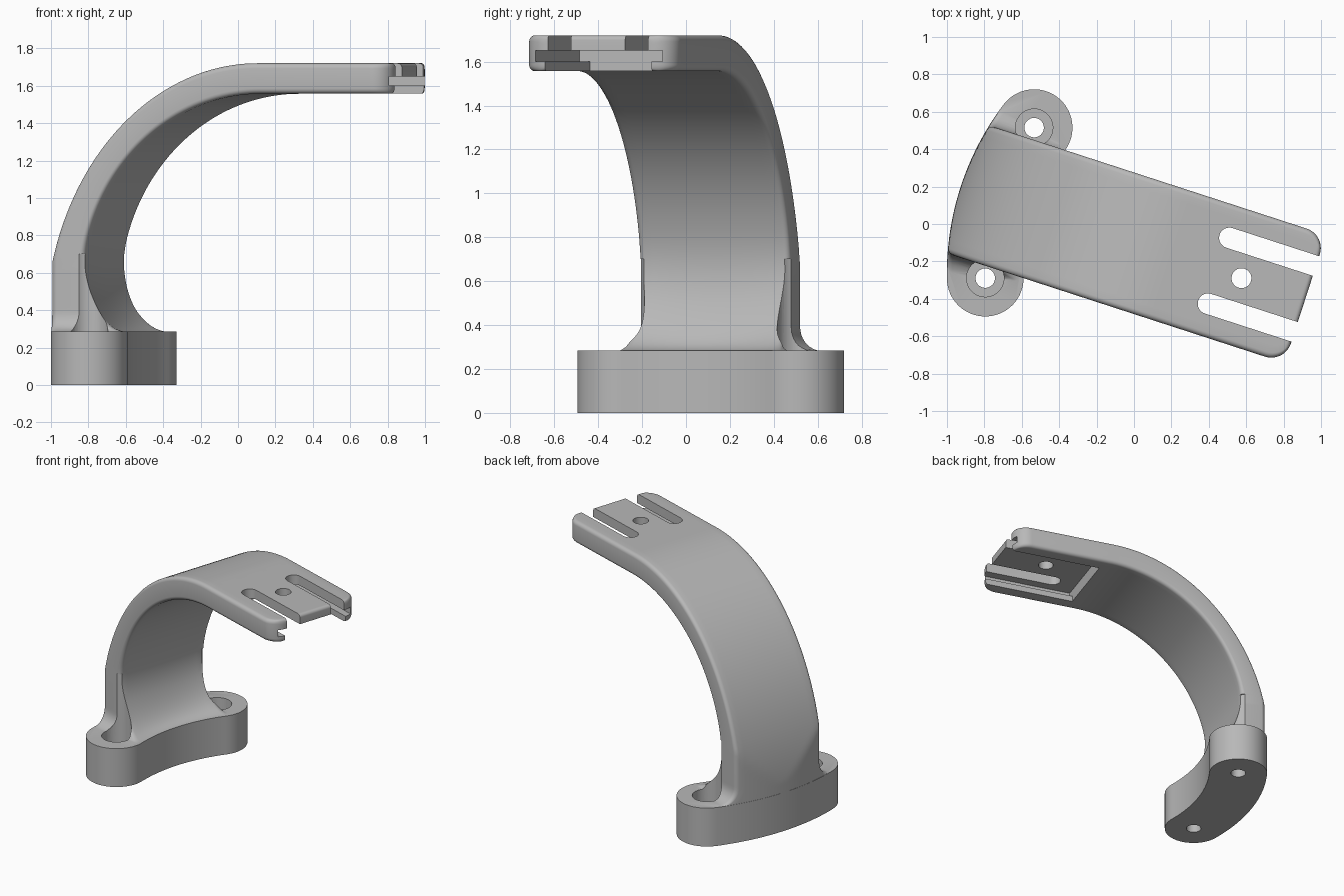
import bpy, bmesh, math
from mathutils import Matrix

if "Cube" in bpy.data.objects:
    bpy.data.objects.remove(bpy.data.objects["Cube"])

# Local frame: arm runs along +x, mirrored about y = 0; placed into the world at the end
PLACE = Matrix.Rotation(math.radians(-18), 4, 'Z') @ Matrix.Translation((0, -0.098, 0))
CX = 0.557                      # centre of the curved back wall
R_OUT, R_BASE = 1.5, 1.09
BASE_H, SPRING, TOP, THICK = 0.285, 0.72, 1.72, 0.163
HALF_W, TIP = 0.36, 0.995
BOSS_X, BOSS_Y, BOSS_R = -0.667, 0.423, 0.205
# Arch ellipses: centre x, centre z, half size x, half size z
OUTER = (0.25, 0.285, 1.193, TOP - 0.285)
INNER = (0.27, 0.50, 1.009, TOP - THICK - 0.50)

grey = bpy.data.materials.new("grey plastic")
grey.diffuse_color = (0.48, 0.48, 0.48, 1)
grey.use_nodes = True
grey.node_tree.nodes["Principled BSDF"].inputs["Base Color"].default_value = grey.diffuse_color


def make(name, bm):
    bmesh.ops.recalc_face_normals(bm, faces=bm.faces)
    me = bpy.data.meshes.new(name)
    bm.to_mesh(me)
    bm.free()
    me.materials.append(grey)
    ob = bpy.data.objects.new(name, me)
    bpy.context.collection.objects.link(ob)
    return ob


def loft(name, rings):
    bm = bmesh.new()
    vs = [[bm.verts.new(p) for p in r] for r in rings]
    n = len(vs[0])
    for a, b in zip(vs, vs[1:]):
        for i in range(n):
            j = (i + 1) % n
            bm.faces.new((a[i], a[j], b[j], b[i]))
    bm.faces.new(vs[0][::-1])
    bm.faces.new(vs[-1])
    return make(name, bm)


def prism(name, outline, z0, z1):
    return loft(name, [[(x, y, z) for x, y in outline] for z in (z0, z1)])


def arc(cx, cy, r, a0, a1, n):
    return [(cx + r * math.cos(math.radians(a0 + (a1 - a0) * i / n)),
             cy + r * math.sin(math.radians(a0 + (a1 - a0) * i / n))) for i in range(n + 1)]


def circle(cx, cy, r, n=48):
    return arc(cx, cy, r, 0, 360, n)[:-1]


def box(x0, x1, y):
    return [(x0, -y), (x1, -y), (x1, y), (x0, y)]


def boolean(ob, other, op):
    m = ob.modifiers.new(op, 'BOOLEAN')
    m.operation, m.object, m.solver = op, other, 'EXACT'
    bpy.context.view_layer.objects.active = ob
    bpy.ops.object.modifier_apply(modifier=m.name)
    bpy.data.objects.remove(other)


def fillet(s):
    s = min(max(s, 0), 1)
    return 1 - math.sqrt(1 - s * s)


def wall(r, y):
    return CX - math.sqrt(r * r - y * y)


def angle_at(e, z):
    return math.asin(min(max((z - e[1]) / e[3], 0), 1))


# Outer face: straight arch trimmed by the curved back wall
def outer_x(th, y):
    return max(OUTER[0] - OUTER[2] * math.cos(th), wall(R_OUT - 0.0015, y))


# Inner face: straight arch flaring down to the curved foot edge
def inner_x(th, z, y):
    x = INNER[0] - INNER[2] * math.cos(th)
    return x + (wall(R_BASE + 0.005, y) - x) * fillet((0.80 - z) / (0.80 - BASE_H))


# Rounded cross-section in (t across thickness, s across width)
def section(thick, half, r=0.028):
    rt, rs = r / thick, r / half
    pts = []
    for ct, cs, a0 in ((1 - rt, 1 - rs, 0), (rt, 1 - rs, 90), (rt, rs - 1, 180), (1 - rt, rs - 1, 270)):
        for t, s in arc(0, 0, 1, a0, a0 + 90, 5):
            pts.append((ct + rt * t, cs + rs * s))
        if a0 in (90, 270):     # subdivide the wide faces so they can curve
            end = 1 - rs
            sign = 1 if a0 == 90 else -1
            pts += [(pts[-1][0], sign * (end - 2 * end * i / 16)) for i in range(1, 16)]
    return pts


rings = []
# Upright leg, flaring into the foot
for i in range(25):
    z = 0.27 + (SPRING - 0.27) * (i / 24) ** 1.5
    to, ti = angle_at(OUTER, z), angle_at(INNER, z)
    side = 0.11 * fillet((0.395 - z) / 0.11)
    ring = []
    for t, s in section(inner_x(ti, z, 0.2) - outer_x(to, 0.2), HALF_W):
        y = s * (HALF_W + side * (1 - 0.8 * t))
        ring.append((outer_x(to, y) * (1 - t) + inner_x(ti, z, y) * t, y, z))
    rings.append(ring)
# Elliptical arch
o0, i0 = angle_at(OUTER, SPRING), angle_at(INNER, SPRING)
for i in range(1, 41):
    k = i / 40
    to, ti = o0 + (math.pi / 2 - o0) * k, i0 + (math.pi / 2 - i0) * k
    zo = OUTER[1] + OUTER[3] * math.sin(to)
    zi = INNER[1] + INNER[3] * math.sin(ti)
    ring = []
    for t, s in section(0.19 - 0.027 * k, HALF_W):
        y = s * HALF_W
        ring.append((outer_x(to, y) * (1 - t) + inner_x(ti, zi, y) * t, y, zo * (1 - t) + zi * t))
    rings.append(ring)
# Flat end with rounded corners and a softened tip
for i in range(17):
    a = math.pi / 2 * i / 16
    x, w = TIP - 0.11 + 0.11 * math.sin(a), HALF_W - 0.11 + 0.11 * math.cos(a)
    inset = 0.022 * fillet((x - TIP + 0.022) / 0.022)
    rings.append([(x, s * w, TOP - inset - (THICK - 2 * inset) * t) for t, s in section(THICK, w)])
bracket = loft("curved_arm", rings)

# Curved foot with a round boss at each end
ang = math.degrees(math.atan2(BOSS_Y, CX - BOSS_X))
foot = arc(CX, 0, R_OUT, 180 - ang, 180 + ang, 32)
foot += arc(BOSS_X, -BOSS_Y, BOSS_R, 180 + ang, 360 + ang, 32)[1:]
foot += arc(CX, 0, R_BASE, 180 + ang, 180 - ang, 32)[1:]
foot += arc(BOSS_X, BOSS_Y, BOSS_R, -ang, 180 - ang, 32)[1:-1]
boolean(bracket, prism("foot", foot, 0, BASE_H), 'UNION')

# Screw holes with head pockets, and the two slots between the prongs
for side in (-1, 1):
    y = side * BOSS_Y
    boolean(bracket, prism("head_pocket", circle(BOSS_X, y, 0.1), 0.18, 0.70), 'DIFFERENCE')
    boolean(bracket, prism("screw_hole", circle(BOSS_X, y, 0.052), -0.1, 0.25), 'DIFFERENCE')
    slot = arc(0.508, side * 0.185, 0.055, 90, 270, 16)
    slot += [(1.2, side * 0.185 - 0.055), (1.2, side * 0.185 + 0.055)]
    boolean(bracket, prism("slot", slot, 1.4, 1.9), 'DIFFERENCE')

# Underside channel with side grooves, and the hole in the tongue
boolean(bracket, prism("channel", box(0.33, 1.2, 0.255), 1.4, 1.62), 'DIFFERENCE')
boolean(bracket, prism("groove", box(0.33, 1.2, 0.305), 1.60, 1.65), 'DIFFERENCE')
boolean(bracket, prism("tongue_hole", circle(0.636, 0, 0.053), 1.4, 1.9), 'DIFFERENCE')

bracket.name = "bracket"
bracket.data.transform(PLACE)
bpy.ops.object.select_all(action='DESELECT')
bracket.select_set(True)
bpy.context.view_layer.objects.active = bracket
bpy.ops.object.shade_smooth_by_angle(angle=math.radians(30))
